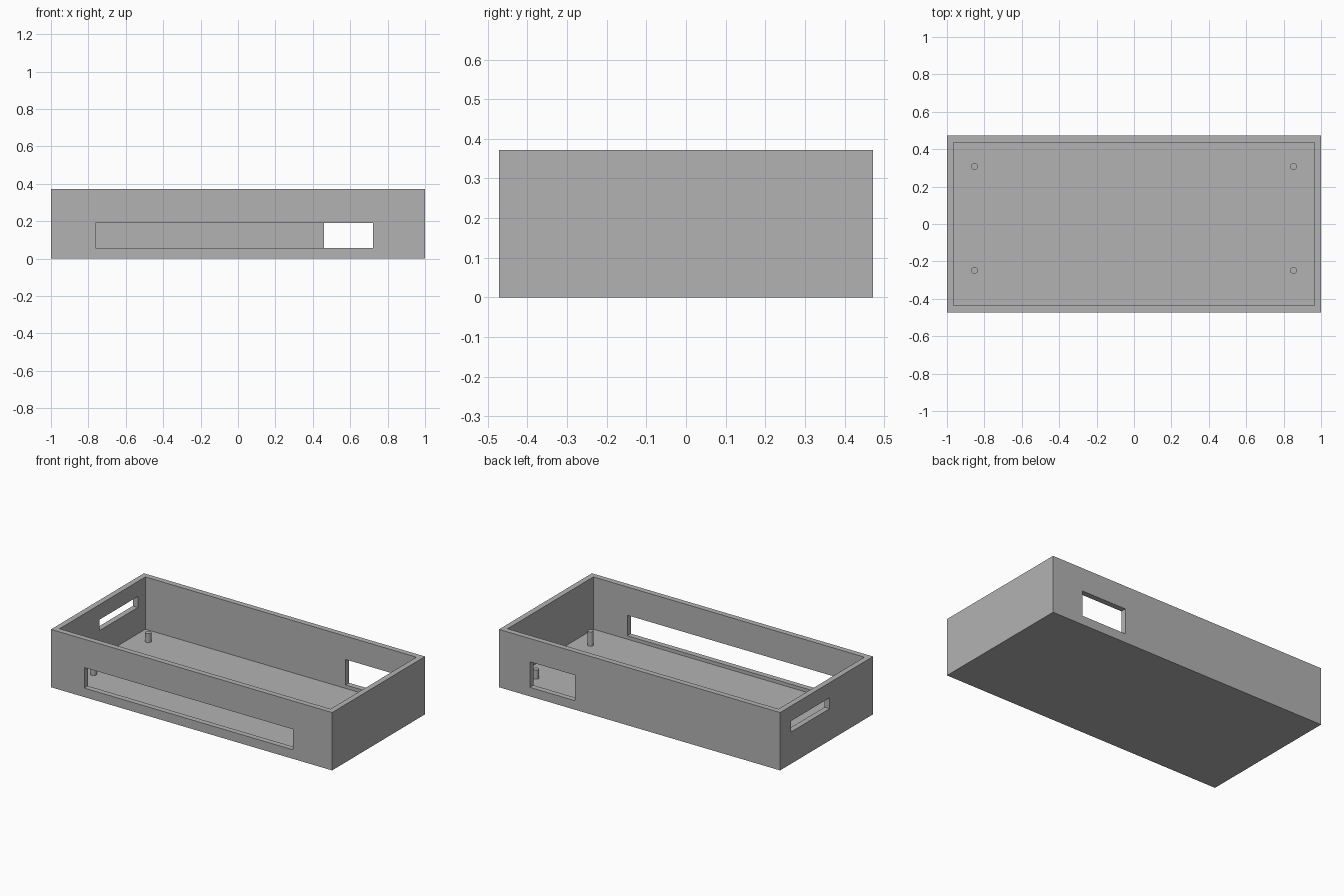
import bpy
import math

default = bpy.data.objects.get("Cube")
if default:
    bpy.data.objects.remove(default, do_unlink=True)

WIDTH, DEPTH, HEIGHT = 2.0, 0.944, 0.372
WALL = 0.036
X, Y = WIDTH / 2, DEPTH / 2

grey = bpy.data.materials.new("plain grey")
grey.use_nodes = True
colour = (0.45, 0.45, 0.45, 1)
grey.diffuse_color = colour
grey.node_tree.nodes["Principled BSDF"].inputs["Base Color"].default_value = colour


def box(name, low, high):
    """Box between two opposite corners."""
    centre = [(a + b) / 2 for a, b in zip(low, high)]
    bpy.ops.mesh.primitive_cube_add(size=1, location=centre)
    obj = bpy.context.object
    obj.name = name
    obj.scale = [b - a for a, b in zip(low, high)]
    bpy.ops.object.transform_apply(location=False, rotation=False, scale=True)
    return obj


def cut(target, low, high):
    """Cut a box-shaped opening and discard the cutter."""
    cutter = box("cutter", low, high)
    cutter.hide_render = True
    mod = target.modifiers.new("opening", "BOOLEAN")
    mod.operation = "DIFFERENCE"
    mod.solver = "EXACT"
    mod.object = cutter
    bpy.context.view_layer.objects.active = target
    bpy.ops.object.modifier_apply(modifier=mod.name)
    bpy.data.objects.remove(cutter, do_unlink=True)


# Open tray with a floor and four walls
tray = box("tray", (-X, -Y, 0), (X, Y, HEIGHT))
tray.data.materials.append(grey)
cut(tray, (-X + WALL, -Y + WALL, WALL), (X - WALL, Y - WALL, HEIGHT + 0.1))

# Long front slot, rear window, side slot
M = WALL + 0.01
cut(tray, (-0.763, -Y - 0.1, 0.058), (0.723, -Y + M, 0.19))
cut(tray, (0.46, Y - M, 0.058), (0.78, Y + 0.1, 0.222))
cut(tray, (-X - 0.1, -0.03, 0.205), (-X + M, 0.36, 0.275))

# Mounting pegs on the floor, the front pair taller
for row, y, top in (("front", -0.248, 0.128), ("back", 0.307, 0.094)):
    for side, x in (("left", 0.853), ("right", -0.853)):
        base = WALL - 0.005
        bpy.ops.mesh.primitive_cylinder_add(
            vertices=32, radius=0.018, depth=top - base,
            location=(x, y, (top + base) / 2))
        peg = bpy.context.object
        peg.name = f"{row}_{side}_peg"
        peg.data.materials.append(grey)
        bpy.ops.object.shade_smooth_by_angle(angle=math.radians(30))
